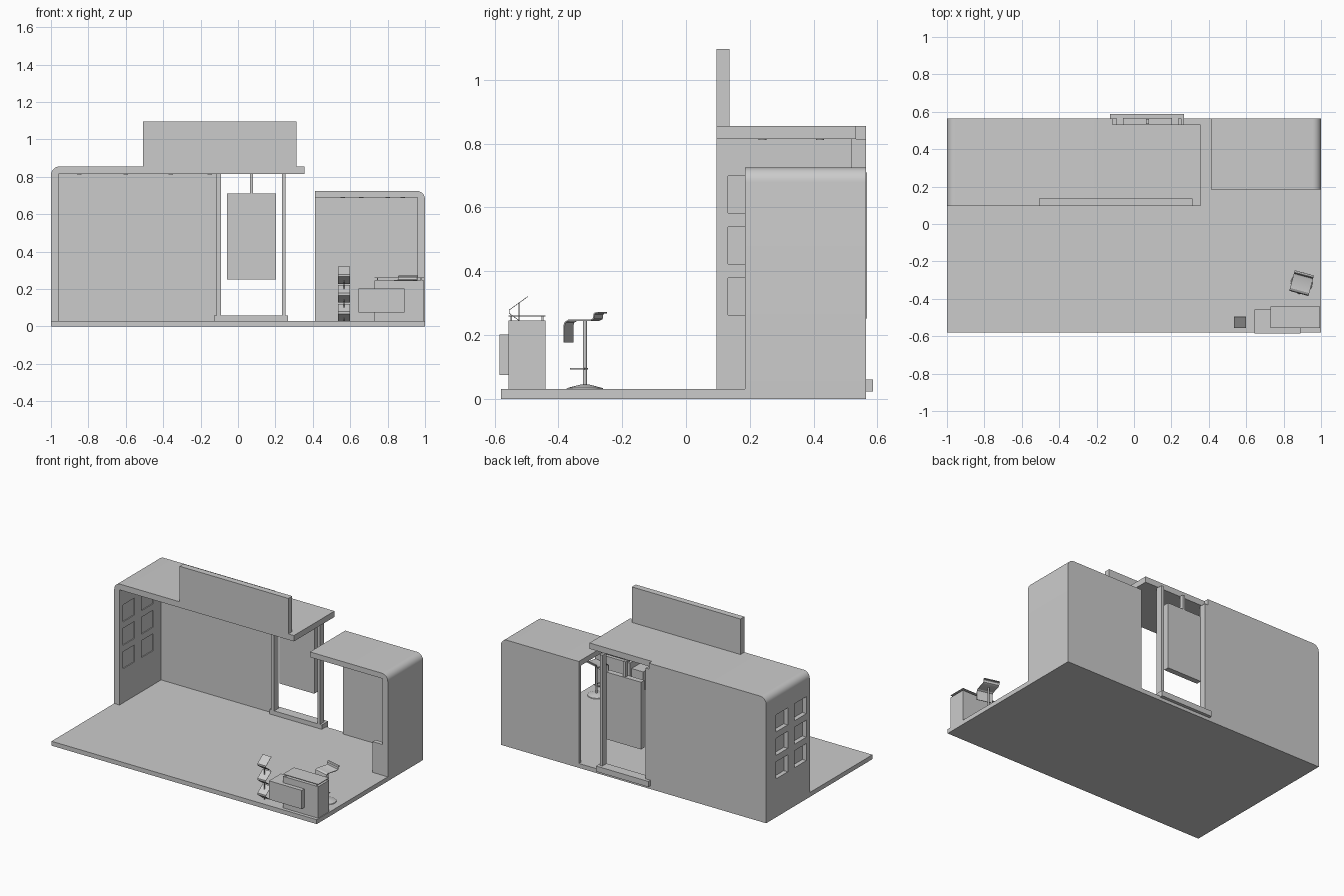
import bpy, bmesh, math
from mathutils import Matrix, Vector

if "Cube" in bpy.data.objects:
    bpy.data.objects.remove(bpy.data.objects["Cube"])


def mesh_object(name, bm):
    bmesh.ops.recalc_face_normals(bm, faces=bm.faces)
    me = bpy.data.meshes.new(name)
    bm.to_mesh(me)
    bm.free()
    ob = bpy.data.objects.new(name, me)
    bpy.context.collection.objects.link(ob)
    return ob


def add_box(bm, x, y, z):
    c = Vector(((x[0] + x[1]) / 2, (y[0] + y[1]) / 2, (z[0] + z[1]) / 2))
    m = Matrix.Translation(c) @ Matrix.Diagonal((x[1] - x[0], y[1] - y[0], z[1] - z[0], 1))
    bmesh.ops.create_cube(bm, size=1, matrix=m)


def boxes(name, *dims):
    bm = bmesh.new()
    for d in dims:
        add_box(bm, *d)
    return mesh_object(name, bm)


def extrude(name, pts, a, b, axis):
    """Extrude a 2D profile along 'y' (points are x,z) or 'x' (points are y,z)."""
    bm = bmesh.new()
    vs = [bm.verts.new((p, a, q) if axis == 'y' else (a, p, q)) for p, q in pts]
    f = bm.faces.new(vs)
    r = bmesh.ops.extrude_face_region(bm, geom=[f])
    d = (0, b - a, 0) if axis == 'y' else (b - a, 0, 0)
    bmesh.ops.translate(bm, vec=d, verts=[v for v in r['geom'] if isinstance(v, bmesh.types.BMVert)])
    return mesh_object(name, bm)


def ribbon(pts, t):
    """Turn an open path into a closed strip profile of thickness t."""
    out = []
    for i, p in enumerate(pts):
        d0 = Vector(pts[min(i + 1, len(pts) - 1)]) - Vector(pts[max(i - 1, 0)])
        n = Vector((-d0.y, d0.x)).normalized() * t
        out.append((p[0] - n.x, p[1] - n.y))
    return list(pts) + out[::-1]


def smooth(ob):
    bpy.context.view_layer.objects.active = ob
    for o in bpy.context.selected_objects:
        o.select_set(False)
    ob.select_set(True)
    bpy.ops.object.shade_smooth_by_angle(angle=math.radians(30))


def cylinder(name, x, y, z0, z1, r0, r1, n=24):
    bm = bmesh.new()
    bmesh.ops.create_cone(bm, cap_ends=True, segments=n, radius1=r0, radius2=r1, depth=z1 - z0,
                          matrix=Matrix.Translation((x, y, (z0 + z1) / 2)))
    ob = mesh_object(name, bm)
    smooth(ob)
    return ob


def shell_profile(side, end, top, t, r=0.045):
    """Side wall bent over into a roof, rounded outer corner; side is -1 or 1."""
    arc = [(side * (1 - r + r * math.cos(a)), top - r + r * math.sin(a))
           for a in (math.pi / 2 * i / 8 for i in range(9))]
    return [(side * 0.96, 0.03), (side, 0.03)] + arc + [(end, top), (end, top - t), (side * 0.96, top - t)]


# Floor
boxes("floor", ((-1, 1), (-0.58, 0.565), (0, 0.03)))

# Left booth: wall and roof, roof extension, back wall
left = extrude("left_shell", shell_profile(-1, -0.115, 0.855, 0.04), 0.095, 0.565, 'y')
boxes("roof_extension", ((-0.115, 0.355), (0.095, 0.533), (0.815, 0.855)))
boxes("left_back_wall", ((-0.96, -0.115), (0.543, 0.565), (0.03, 0.815)))
boxes("roof_sign_panel", ((-0.507, 0.313), (0.095, 0.137), (0.855, 1.097)))

# Display niches in the left wall: through holes with a thin back panel
niches = [(y, z) for y in (0.395, 0.195) for z in (0.32, 0.48, 0.64)]
cut = boxes("niche_cutter", *[((-1.05, -0.9), (y - 0.063, y + 0.063), (z - 0.058, z + 0.058))
                              for y, z in niches])
cut.hide_render = True
cut.hide_viewport = True
mod = left.modifiers.new("niches", 'BOOLEAN')
mod.object = cut
mod.operation = 'DIFFERENCE'
mod.solver = 'EXACT'
smooth(left)
boxes("niche_backs", *[((-0.97, -0.966), (y - 0.063, y + 0.063), (z - 0.058, z + 0.058))
                       for y, z in niches])

# Right booth
right = extrude("right_shell", shell_profile(1, 0.413, 0.725, 0.036), 0.185, 0.565, 'y')
smooth(right)
boxes("right_back_wall", ((0.413, 0.96), (0.54, 0.565), (0.03, 0.689)))
boxes("low_panel", ((0.885, 0.96), (0.185, 0.215), (0.03, 0.24)))

# Ceiling downlights
for x in (-0.85, -0.6, -0.36, -0.15):
    for y in (0.24, 0.42):
        cylinder("left_downlight", x, y, 0.812, 0.816, 0.012, 0.012, 16)
for x in (0.56, 0.66, 0.8, 0.88):
    cylinder("right_downlight", x, 0.35, 0.686, 0.69, 0.012, 0.012, 16)

# Hanging screen in a post frame
boxes("frame_base", ((-0.127, 0.268), (0.52, 0.587), (0.022, 0.06)))
boxes("frame_posts", ((-0.115, -0.091), (0.519, 0.565), (0.06, 0.815)),
      ((0.235, 0.254), (0.519, 0.565), (0.06, 0.815)))
boxes("screen_hanger", ((0.064, 0.081), (0.535, 0.562), (0.71, 0.815)))
boxes("hanging_screen", ((-0.058, 0.204), (0.53, 0.567), (0.252, 0.71)))

# Reception desk with offset front block and thin raised top
boxes("desk_body", ((0.73, 0.995), (-0.557, -0.44), (0.03, 0.245)))
boxes("desk_front_block", ((0.643, 0.89), (-0.585, -0.457), (0.075, 0.202)))
boxes("desk_raised_top", ((0.73, 0.995), (-0.557, -0.44), (0.258, 0.261)))
boxes("desk_top_supports", *[((x - 0.003, x + 0.003), (y - 0.003, y + 0.003), (0.245, 0.258))
                             for x in (0.745, 0.98) for y in (-0.548, -0.45)])

# Zigzag leaflet stand
for i in range(3):
    z = 0.321 - 0.1 * i
    path = [(-0.497, z), (-0.555, z - 0.042), (-0.555, z - 0.054), (-0.5, z - 0.094)]
    extrude("leaflet_tray", ribbon(path, -0.002), 0.535, 0.6, 'x')
cylinder("leaflet_stand_pole", 0.567, -0.524, 0.03, 0.3, 0.002, 0.002, 12)

# Bar stool
sx, sy = 0.896, -0.317
seat_path = [(-0.056, 0.176), (-0.056, 0.228), (-0.052, 0.241), (-0.04, 0.248),
             (0.032, 0.248), (0.04, 0.252), (0.042, 0.266), (0.047, 0.271), (0.057, 0.272)]
seat = extrude("stool_seat", ribbon(seat_path, 0.004), -0.053, 0.053, 'x')
seat.location = (sx, sy, 0)
seat.rotation_euler.z = math.radians(-15)
smooth(seat)
cylinder("stool_base", sx, sy, 0.03, 0.034, 0.058, 0.056)
cylinder("stool_base_cone", sx, sy, 0.034, 0.045, 0.054, 0.012)
cylinder("stool_column", sx, sy, 0.04, 0.245, 0.006, 0.006, 16)
foot = boxes("stool_footrest",
             ((-0.025, 0.025), (-0.042, -0.037), (0.092, 0.096)),
             ((-0.025, -0.02), (-0.042, 0.003), (0.092, 0.096)),
             ((0.02, 0.025), (-0.042, 0.003), (0.092, 0.096)),
             ((-0.025, 0.025), (-0.002, 0.003), (0.092, 0.096)))
foot.location = (sx, sy, 0)
foot.rotation_euler.z = math.radians(-15)
